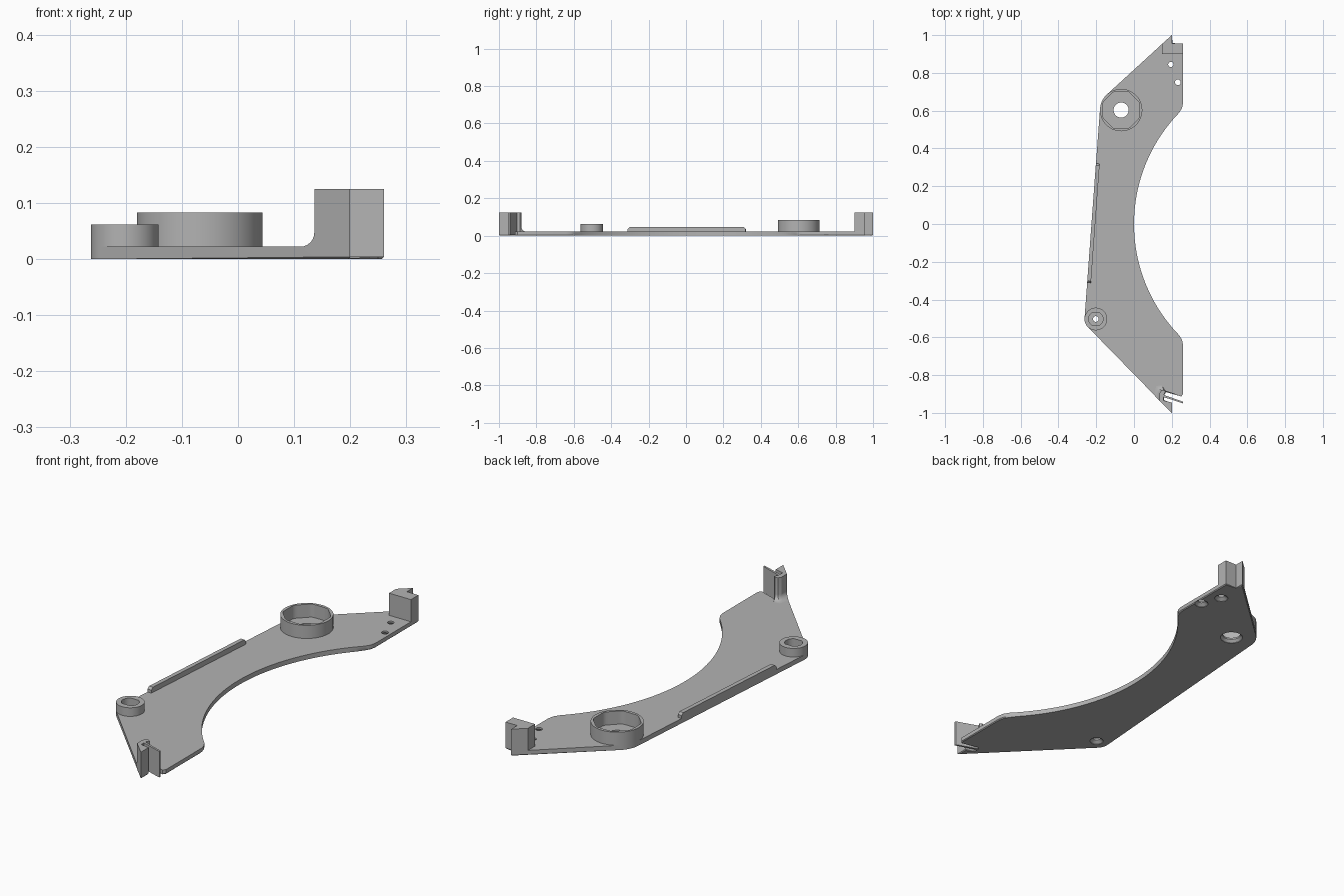
import bpy, bmesh
from math import sin, cos, radians, pi, sqrt
from mathutils import Vector

cube = bpy.data.objects.get("Cube")
if cube:
    bpy.data.objects.remove(cube, do_unlink=True)

GREY = (0.45, 0.45, 0.45, 1)
grey = bpy.data.materials.new("plain grey")
grey.use_nodes = True
grey.diffuse_color = GREY
grey.node_tree.nodes["Principled BSDF"].inputs["Base Color"].default_value = GREY

PLATE_Z = 0.022
BIG, BIG_R = Vector((-0.068, 0.603)), 0.112
SMALL, SMALL_R = Vector((-0.202, -0.503)), 0.06


def finish(name, bm, smooth=True):
    bmesh.ops.recalc_face_normals(bm, faces=bm.faces)
    mesh = bpy.data.meshes.new(name)
    bm.to_mesh(mesh)
    bm.free()
    mesh.materials.append(grey)
    ob = bpy.data.objects.new(name, mesh)
    bpy.context.collection.objects.link(ob)
    if smooth:
        bpy.ops.object.select_all(action='DESELECT')
        ob.select_set(True)
        bpy.context.view_layer.objects.active = ob
        bpy.ops.object.shade_smooth_by_angle(angle=radians(30))
    return ob


def loft(sections):
    """Closed solid through (points, z) sections with equal point counts."""
    bm = bmesh.new()
    rings = [[bm.verts.new((p[0], p[1], z)) for p in pts] for pts, z in sections]
    for a, b in zip(rings, rings[1:]):
        for i in range(len(a)):
            j = (i + 1) % len(a)
            bm.faces.new((a[i], a[j], b[j], b[i]))
    bm.faces.new(rings[0])
    bm.faces.new(rings[-1])
    return bm


def prism(name, pts, z0, z1):
    return finish(name, loft([(pts, z0), (pts, z1)]))


def arc(c, r, a0, a1, n):
    steps = [radians(a0 + (a1 - a0) * i / n) for i in range(n + 1)]
    return [(c[0] + r * cos(a), c[1] + r * sin(a)) for a in steps]


# Plate outline: scooped right edge, rounded left corners, slit at the front
CX = 0.845
scoop = []
for i in range(41):
    y = 0.59 - 1.18 * i / 40
    scoop.append((CX - sqrt(CX * CX - y * y), y))
outline = [(0.2, 1.0), (0.2, 0.955), (0.26, 0.955), (0.26, 0.64), (0.254, 0.613)]
outline += scoop
outline += [(0.254, -0.613), (0.26, -0.64), (0.26, -0.9), (0.25, -0.913),
            (0.168, -0.885), (0.155, -0.905), (0.155, -0.935), (0.2, -0.945), (0.2, -1.0)]
outline += arc(SMALL, SMALL_R, 226, 175.8, 10)
outline += arc(BIG, BIG_R, 175.8, 132, 10)
bm = loft([(outline, 0), (outline, PLATE_Z)])
rim = [e for e in bm.edges if all(v.co.z < 0.001 for v in e.verts)]
bmesh.ops.bevel(bm, geom=rim, offset=0.004, segments=1, affect='EDGES')
plate = finish("base_plate", bm, smooth=False)

# Countersunk through holes
holes = [(BIG, 0.04, 0.05), (SMALL, 0.015, 0.03),
         ((0.195, 0.845), 0.014, 0.03), ((0.232, 0.75), 0.015, 0.03)]
for i, (c, r, wide) in enumerate(holes):
    def circle(rad):
        return arc(c, rad, 0, 360, 32)[:-1]
    cutter = finish(f"hole_cutter_{i}", loft([(circle(wide), -0.01), (circle(wide), 0.002),
                    (circle(r), 0.014), (circle(r), 0.05)]), smooth=False)
    cutter.hide_render = True
    mod = plate.modifiers.new("hole", 'BOOLEAN')
    mod.object, mod.operation, mod.solver = cutter, 'DIFFERENCE', 'EXACT'

# Bake the holes and drop the cutters
graph = bpy.context.evaluated_depsgraph_get()
plate_mesh = bpy.data.meshes.new_from_object(plate.evaluated_get(graph))
plate.modifiers.clear()
plate.data = plate_mesh
for ob in [o for o in bpy.data.objects if o.name.startswith("hole_cutter")]:
    bpy.data.objects.remove(ob, do_unlink=True)
bpy.ops.object.select_all(action='DESELECT')
plate.select_set(True)
bpy.context.view_layer.objects.active = plate
bpy.ops.object.shade_smooth_by_angle(angle=radians(30))


def cup(name, c, r, top, inner, n=64):
    """Round wall whose inside radius follows inner(angle)."""
    bm = bmesh.new()
    loops = []
    for z, rad in ((0.005, lambda a: r), (top, lambda a: r),
                   (top, inner), (0.015, inner)):
        loops.append([bm.verts.new((c[0] + rad(a) * cos(a), c[1] + rad(a) * sin(a), z))
                      for a in (2 * pi * i / n for i in range(n))])
    for k in range(4):
        a, b = loops[k], loops[(k + 1) % 4]
        for i in range(n):
            j = (i + 1) % n
            bm.faces.new((a[i], a[j], b[j], b[i]))
    return finish(name, bm)


def eight_flats(a):
    # octagon with its corners cut by a circle
    off = (a + pi / 8) % (pi / 4) - pi / 8
    return min(0.097 / cos(off), 0.103)


def two_flats(a):
    return min(0.038, 0.032 / max(abs(sin(a)), 0.01))


cup("large_socket", BIG, BIG_R, 0.083, eight_flats)
cup("small_socket", SMALL, SMALL_R, 0.062, two_flats)

# Raised lip along the straight left edge
normal = Vector((cos(radians(175.8)), sin(radians(175.8))))
along = Vector((-normal.y, normal.x)) * -1
start = SMALL + normal * SMALL_R


def lip_section(shrink):
    lo = start + along * ((-0.31 + shrink - start.y) / along.y)
    hi = start + along * ((0.32 - shrink - start.y) / along.y)
    return [lo, hi, hi - normal * 0.02, lo - normal * 0.02]


finish("edge_lip", loft([(lip_section(0), 0.005), (lip_section(0), 0.036),
                         (lip_section(0.01), 0.046)]), smooth=False)

# Back post: notched block
prism("back_post", [(0.2, 1.0), (0.2, 0.955), (0.26, 0.955), (0.26, 0.9),
                    (0.147, 0.9), (0.147, 0.952)], 0.004, 0.125)


# Front post, flaring into the plate on its inner side
def post_section(d):
    return [(0.2, -1.0), (0.2, -0.945), (0.157, -0.935), (0.157, -0.905),
            (0.167, -0.887), (0.158 - d * 0.4, -0.88 + d), (0.144 - d, -0.882 + d),
            (0.136 - d, -0.895 + d * 0.6), (0.136 - d, -0.936 + d)]


levels = [(post_section(0), 0.004), (post_section(0.025), 0.0215)]
for i in range(7):
    a = pi / 2 * i / 6
    levels.append((post_section(0.025 * (1 - sin(a))), PLATE_Z + 0.025 * (1 - cos(a))))
levels.append((post_section(0), 0.125))
finish("front_post", loft(levels))

# Thin fin beside the front post
prism("front_fin", [(0.15, -0.902), (0.26, -0.941), (0.26, -0.95), (0.15, -0.914)],
      0.004, 0.125)
